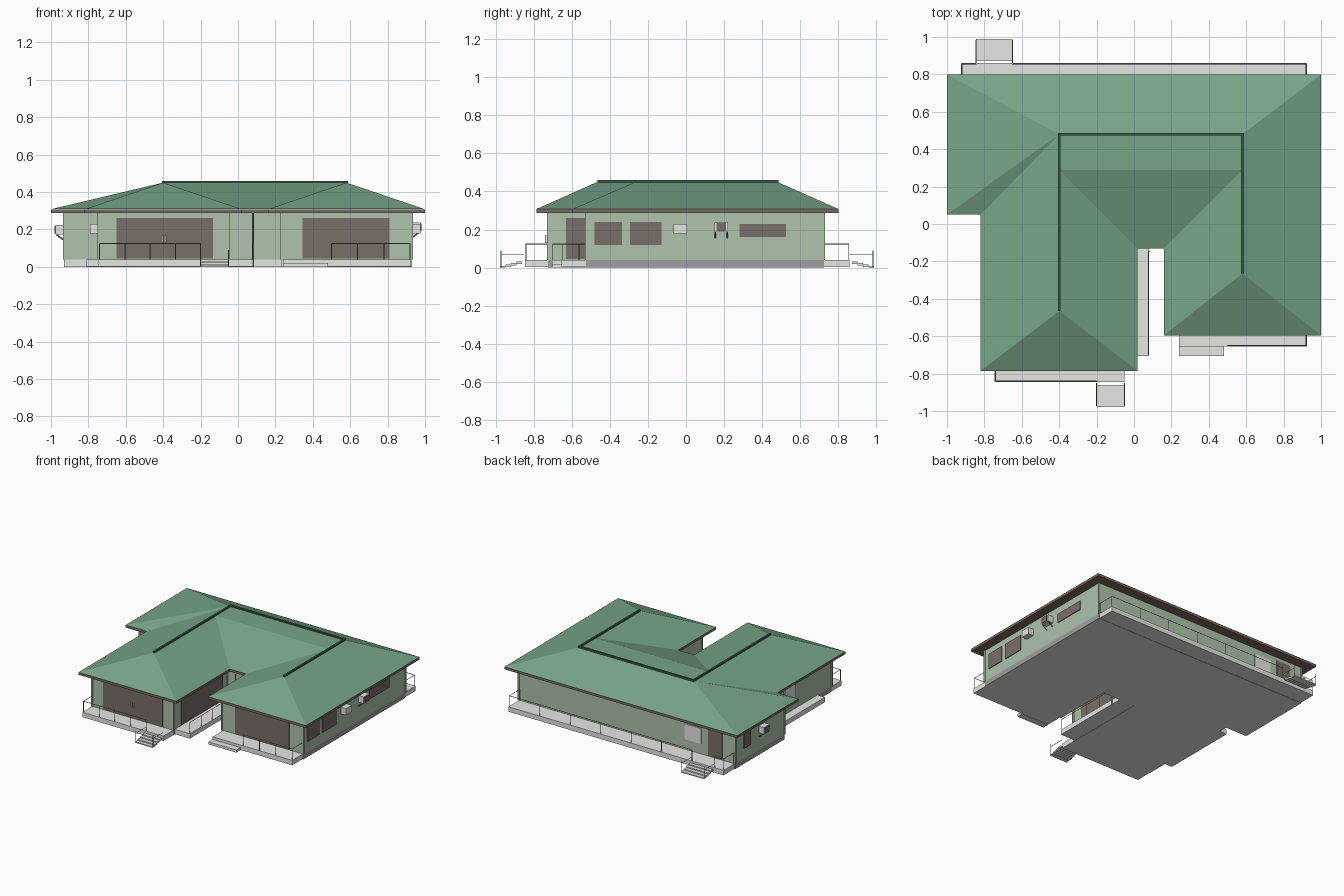
import bpy
import bmesh
from mathutils import Vector

cube = bpy.data.objects.get("Cube")
if cube:
    bpy.data.objects.remove(cube, do_unlink=True)


def material(name, *srgb):
    mat = bpy.data.materials.new(name)
    mat.use_nodes = True
    color = [c ** 2.2 for c in srgb] + [1]
    mat.diffuse_color = color
    mat.node_tree.nodes["Principled BSDF"].inputs["Base Color"].default_value = color
    return mat


roof_green = material("roof green", .46, .64, .525)
ridge_green = material("dark ridge green", .24, .36, .29)
wall_green = material("pale wall green", .68, .76, .67)
brown = material("window brown", .47, .43, .41)
fascia_brown = material("fascia brown", .48, .42, .385)
deck_grey = material("deck light grey", .9, .9, .89)
base_grey = material("foundation grey", .62, .61, .62)
rail_grey = material("railing grey", .55, .55, .54)

# Shared levels
FLOOR, EAVE, ROOF, RIDGE, RAIL = .04, .288, .307, .45, .125


def finish(name, bm, mat):
    bmesh.ops.recalc_face_normals(bm, faces=bm.faces)
    mesh = bpy.data.meshes.new(name)
    bm.to_mesh(mesh)
    bm.free()
    mesh.materials.append(mat)
    obj = bpy.data.objects.new(name, mesh)
    bpy.context.collection.objects.link(obj)
    return obj


def prism(name, outline, low, high, mat):
    bm = bmesh.new()
    face = bm.faces.new([bm.verts.new((x, y, low)) for x, y in outline])
    top = bmesh.ops.extrude_face_region(bm, geom=[face])["geom"]
    verts = [v for v in top if isinstance(v, bmesh.types.BMVert)]
    bmesh.ops.translate(bm, verts=verts, vec=(0, 0, high - low))
    return finish(name, bm, mat)


def box(name, xs, ys, zs, mat):
    (a, b), (c, d) = xs, ys
    return prism(name, [(a, c), (b, c), (b, d), (a, d)], *zs, mat)


def bar(name, start, end, mat=rail_grey, radius=.0025):
    start, end = Vector(start), Vector(end)
    bm = bmesh.new()
    bmesh.ops.create_cone(bm, cap_ends=True, segments=4, radius1=radius,
                          radius2=radius, depth=(end - start).length)
    turn = (end - start).to_track_quat("Z", "Y").to_matrix()
    bmesh.ops.rotate(bm, matrix=turn, verts=bm.verts)
    bmesh.ops.translate(bm, vec=(start + end) / 2, verts=bm.verts)
    return finish(name, bm, mat)


def plate(name, axis, wall, side, span, zs, mat=brown):
    """Thin glazing on a wall that faces along the axis."""
    out = sorted((wall, wall + side * .006))
    xs, ys = (out, span) if axis == "x" else (span, out)
    box(name, xs, ys, zs, mat)


def railing(name, path, spacing=.14):
    """Top rail on evenly spaced posts along a path."""
    for (ax, ay), (bx, by) in zip(path, path[1:]):
        bar(name + "_rail", (ax, ay, RAIL), (bx, by, RAIL))
        length = Vector((bx - ax, by - ay)).length
        count = max(1, round(length / spacing))
        for i in range(count + 1):
            t = i / count
            x, y = ax + t * (bx - ax), ay + t * (by - ay)
            bar(name + "_post", (x, y, FLOOR), (x, y, RAIL))


def stairs(name, xs, near, side):
    """Four treads descending away from the deck, with low handrails."""
    for i in range(4):
        y = near + side * (.012 + i * .029)
        top = .032 - i * .008
        box(name + "_tread", xs, sorted((y, y + side * .029)), (max(0, top - .012), top), deck_grey)
    for x in xs:
        far = near + side * .122
        bar(name + "_handrail", (x, near, .07), (x, far, .07))
        bar(name + "_post", (x, far, 0), (x, far, .09))


# Roof outline, clockwise from the back left corner, and ridge points
eaves = [(-1, .8), (1, .8), (1, -.595), (.16, -.595), (.16, -.13),
         (.02, -.13), (.02, -.785), (-.82, -.785), (-.82, .05), (-1, .05)]
ridge = [(-.4, .48), (.58, .48), (.58, -.265), (.58, .29), (-.4, .29), (-.4, -.465)]
prism("fascia", eaves, EAVE, ROOF, fascia_brown)

# Hipped roof slopes around a small flat top
bm = bmesh.new()
e = [bm.verts.new((x, y, ROOF + .001)) for x, y in eaves]
back_a, back_b, east_end, east_in, west_in, west_end = [
    bm.verts.new((x, y, RIDGE)) for x, y in ridge]
for slope in ([e[0], e[1], back_b, back_a],
              [e[1], e[2], east_end, east_in, back_b],
              [e[2], e[3], east_end],
              [e[3], e[4], east_in, east_end],
              [e[4], e[5], west_in, east_in],
              [e[5], e[6], west_end, west_in],
              [e[6], e[7], west_end],
              [e[7], e[8], back_a, west_in, west_end],
              [e[8], e[9], back_a],
              [e[9], e[0], back_a],
              [back_a, back_b, east_in, west_in]):
    bm.faces.new(slope)
bm.faces.new(e)
finish("roof", bm, roof_green)

# Ridge caps
r = .007
cap = (RIDGE - .01, RIDGE + .01)
box("ridge_cap_back", (-.4 - r, .58 + r), (.48 - r, .48 + r), cap, ridge_green)
for x, end in ((-.4, -.465), (.58, -.265)):
    box("ridge_cap_wing", (x - r, x + r), (end, .48), cap, ridge_green)

# Walls sit inside the eaves all the way round
W, E, BACK = -.93, .93, .725
walls = [(W, BACK), (E, BACK), (E, -.525), (.23, -.525), (.23, -.06),
         (-.05, -.06), (-.05, -.725), (-.745, -.725), (-.745, .12), (W, .12)]
prism("walls", walls, FLOOR, EAVE, wall_green)

# Foundation, with its underside and front faces in the deck colour
foundation = prism("foundation", walls, 0, FLOOR, base_grey)
foundation.data.materials.append(deck_grey)
for face in foundation.data.polygons:
    if face.normal.y < -.5 or face.normal.z < -.5:
        face.material_index = 1

for x, y in walls:
    box("corner_post", (x - .006, x + .006), (y - .006, y + .006), (FLOOR, EAVE), wall_green)
bar("downspout", (.08, -.145, 0), (.08, -.145, EAVE), rail_grey, .005)

# Decks and walkways
for name, xs, ys in (("back_deck", (-.925, .925), (BACK, .86)),
                     ("front_deck_west", (-.745, -.05), (-.845, -.725)),
                     ("front_deck_east", (.24, .925), (-.655, -.525)),
                     ("court_walkway", (-.05, .08), (-.705, -.06)),
                     ("side_walkway", (-.81, -.745), (-.55, .05))):
    box(name, xs, ys, (.002, FLOOR), deck_grey)
box("front_step_east", (.24, .48), (-.705, -.655), (0, .02), deck_grey)
stairs("front_stairs", (-.2, -.05), -.85, -1)
stairs("back_stairs", (-.845, -.65), .86, 1)

# Railings
railing("front_rail_west", [(-.74, -.725), (-.74, -.84), (-.2, -.84)])
railing("front_rail_east", [(.5, -.65), (.92, -.65), (.92, -.525)])
railing("back_rail", [(-.65, .855), (.92, .855), (.92, BACK)], .28)
railing("back_rail_end", [(-.92, BACK), (-.92, .855), (-.845, .855)])
railing("court_rail", [(.077, -.7), (.077, -.15)])

# Glazed fronts, doors and windows
tall, mid = (.045, .26), (.12, .24)
plate("front_doors_west", "y", -.725, -1, (-.65, -.135), tall)
plate("front_doors_east", "y", -.525, -1, (.345, .81), tall)
plate("court_doors", "x", -.05, 1, (-.63, -.12), tall)
for x in (-.403, -.385):
    box("door_handle", (x - .004, x + .004), (-.74, -.725), (.13, .168), deck_grey)
for span in ((-.48, -.335), (-.295, -.13)):
    plate("east_window", "x", E, 1, span, mid)
plate("east_high_window", "x", E, 1, (.28, .525), (.16, .23))
plate("back_window", "y", BACK, 1, (-.64, -.5), mid, deck_grey)
plate("back_door", "y", BACK, 1, (-.82, -.7), tall)
plate("west_small_window", "x", W, -1, (.54, .62), mid)
plate("west_wing_window", "x", -.745, -1, (-.28, -.14), mid, deck_grey)


# Wall-mounted cooling units, some with a fan and brackets
def cooler(wall, side, y, low, fan):
    out = sorted((wall, wall + side * .045))
    box("cooling_unit", out, (y - .035, y + .035), (low, low + .052), deck_grey)
    if fan:
        box("unit_fan_panel", sorted((wall + side * .045, wall + side * .05)),
            (y - .024, y + .024), (low + .005, low + .047), brown)
        for dy in (-.032, .032):
            bar("unit_bracket", (wall, y + dy, low - .03), (wall + side * .04, y + dy, low),
                rail_grey, .004)


cooler(E, 1, -.03, .178, False)
cooler(E, 1, .185, .186, True)
cooler(W, -1, .4, .172, True)
cooler(-.745, -1, -.02, .178, False)
